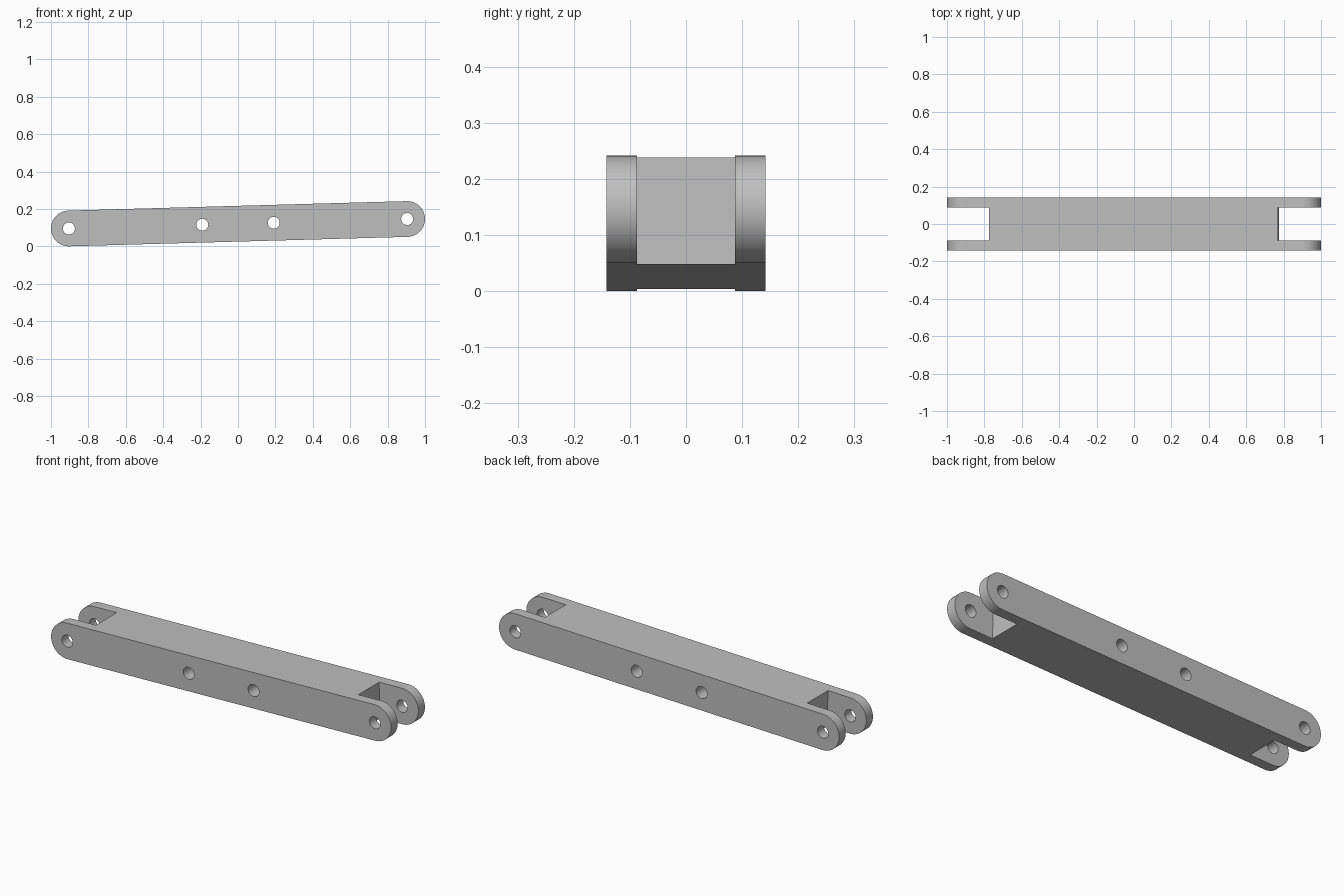
import bpy, bmesh, math
from mathutils import Matrix

if "Cube" in bpy.data.objects:
    bpy.data.objects.remove(bpy.data.objects["Cube"], do_unlink=True)

RADIUS, HALF_WIDTH = 0.0955, 0.142
TILT = math.atan2(0.0505, 1.809)
PIN = 0.9045 / math.cos(TILT)      # end pin distance along the bar
SLOT_WALL, SLOT_HALF = 0.772, 0.087
HOLE_RADIUS = 0.032

grey = bpy.data.materials.new("plain grey")
grey.diffuse_color = (0.52, 0.52, 0.52, 1)
grey.use_nodes = True
grey.node_tree.nodes["Principled BSDF"].inputs["Base Color"].default_value = (0.52, 0.52, 0.52, 1)


def finish(name, bm):
    bmesh.ops.recalc_face_normals(bm, faces=bm.faces)
    mesh = bpy.data.meshes.new(name)
    bm.to_mesh(mesh)
    bm.free()
    mesh.materials.append(grey)
    obj = bpy.data.objects.new(name, mesh)
    bpy.context.collection.objects.link(obj)
    return obj


def round_ended_bar(name, steps=32):
    bm = bmesh.new()
    outline = []
    for side in (1, -1):
        for i in range(steps + 1):
            a = math.pi * (i / steps - 0.5)
            x = side * (PIN + RADIUS * math.cos(a))
            outline.append(bm.verts.new((x, -HALF_WIDTH, side * RADIUS * math.sin(a))))
    face = bm.faces.new(outline)
    new = bmesh.ops.extrude_face_region(bm, geom=[face])["geom"]
    bmesh.ops.translate(bm, vec=(0, 2 * HALF_WIDTH, 0),
                        verts=[v for v in new if isinstance(v, bmesh.types.BMVert)])
    return finish(name, bm)


def hole_cutter(x):
    bm = bmesh.new()
    place = Matrix.Translation((x, 0, 0)) @ Matrix.Rotation(math.pi / 2, 4, "X")
    bmesh.ops.create_cone(bm, cap_ends=True, segments=40, radius1=HOLE_RADIUS,
                          radius2=HOLE_RADIUS, depth=1, matrix=place)
    return finish("hole_cutter", bm)


def slot_cutter(side):
    bm = bmesh.new()
    place = (Matrix.Translation((side * (SLOT_WALL + 0.25), 0, 0))
             @ Matrix.Diagonal((0.5, 2 * SLOT_HALF, 0.6, 1)))
    bmesh.ops.create_cube(bm, size=1, matrix=place)
    return finish("slot_cutter", bm)


# Bar with forked ends and four cross holes
bar = round_ended_bar("link_bar")
cutters = [slot_cutter(s) for s in (-1, 1)]
cutters += [hole_cutter(x) for x in (-PIN, -0.191, 0.191, PIN)]
bpy.context.view_layer.objects.active = bar
for cutter in cutters:
    mod = bar.modifiers.new("cut", "BOOLEAN")
    mod.operation, mod.solver, mod.object = "DIFFERENCE", "EXACT", cutter
    bpy.ops.object.modifier_apply(modifier=mod.name)
    bpy.data.objects.remove(cutter, do_unlink=True)

# Tilt the bar so its right end sits higher
bar.data.transform(Matrix.Translation((0, 0, 0.121)) @ Matrix.Rotation(-TILT, 4, "Y"))

bpy.ops.object.select_all(action="DESELECT")
bar.select_set(True)
bpy.ops.object.shade_smooth_by_angle(angle=math.radians(30))
weighted = bar.modifiers.new("even shading", "WEIGHTED_NORMAL")
weighted.keep_sharp = True
